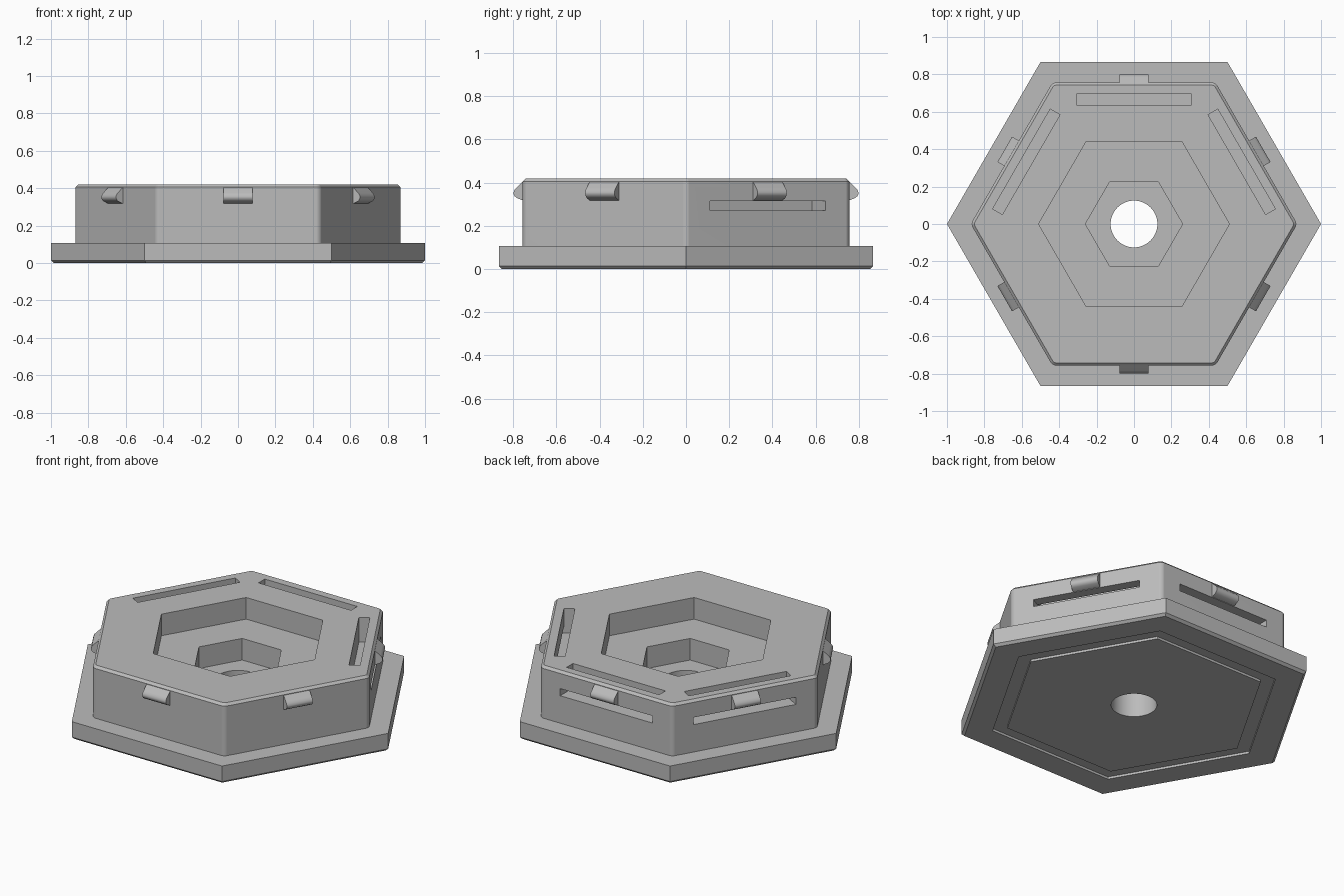
import bpy, bmesh
from math import cos, sin, pi, radians
from mathutils import Matrix

cube = bpy.data.objects.get("Cube")
if cube:
    bpy.data.objects.remove(cube, do_unlink=True)

grey = bpy.data.materials.new("plain_grey")
grey.use_nodes = True
colour = (0.5, 0.5, 0.5, 1)
grey.diffuse_color = colour
grey.node_tree.nodes["Principled BSDF"].inputs["Base Color"].default_value = colour


def add_object(name, bm):
    bmesh.ops.recalc_face_normals(bm, faces=bm.faces)
    mesh = bpy.data.meshes.new(name)
    bm.to_mesh(mesh)
    bm.free()
    mesh.materials.append(grey)
    obj = bpy.data.objects.new(name, mesh)
    bpy.context.collection.objects.link(obj)
    return obj


def extrude_profile(points, vector):
    bm = bmesh.new()
    face = bm.faces.new([bm.verts.new(p) for p in points])
    result = bmesh.ops.extrude_face_region(bm, geom=[face], use_keep_orig=True)
    moved = [v for v in result["geom"] if isinstance(v, bmesh.types.BMVert)]
    bmesh.ops.translate(bm, verts=moved, vec=vector)
    return bm


def prism(radius, z0, z1, sides=6):
    ring = [(radius * cos(2 * pi * i / sides), radius * sin(2 * pi * i / sides), z0)
            for i in range(sides)]
    return extrude_profile(ring, (0, 0, z1 - z0))


def bevel_where(bm, rule, offset, segments=1):
    edges = [e for e in bm.edges if rule(*e.verts)]
    bmesh.ops.bevel(bm, geom=edges, offset=offset, segments=segments,
                    profile=0.5, affect='EDGES', clamp_overlap=True)


def combine(target, other, operation):
    mod = target.modifiers.new(operation.lower(), 'BOOLEAN')
    mod.operation, mod.object, mod.solver = operation, other, 'EXACT'
    other.hide_render = True
    bpy.context.view_layer.objects.active = target
    bpy.ops.object.modifier_apply(modifier=mod.name)
    bpy.data.objects.remove(other, do_unlink=True)


def smooth(obj):
    bpy.ops.object.select_all(action='DESELECT')
    obj.select_set(True)
    bpy.context.view_layer.objects.active = obj
    bpy.ops.object.shade_smooth_by_angle(angle=radians(30))
    obj.modifiers.new("even_normals", 'WEIGHTED_NORMAL').keep_sharp = True


TOP = 0.42
BASE_TOP = 0.107

# Base plate with a chamfered lower rim
bm = prism(1, 0, BASE_TOP)
bevel_where(bm, lambda a, b: max(a.co.z, b.co.z) < 0.01, 0.014)
holder = add_object("hexagonal_holder", bm)

# Shallow ring groove under the base
groove = add_object("groove_cutter", prism(0.82, -0.05, 0.014))
combine(groove, add_object("groove_core", prism(0.735, -0.1, 0.1)), 'DIFFERENCE')
combine(holder, groove, 'DIFFERENCE')

# Raised body with rounded corners and a chamfered top
bm = prism(0.873, 0.05, TOP)
bevel_where(bm, lambda a, b: abs(a.co.z - b.co.z) > 0.1, 0.018, 4)
bevel_where(bm, lambda a, b: min(a.co.z, b.co.z) > TOP - 0.01, 0.014)
combine(holder, add_object("raised_body", bm), 'UNION')

# Stepped pocket and through hole
for radius, floor, sides in ((0.51, 0.29, 6), (0.26, 0.16, 6), (0.125, -0.1, 64)):
    combine(holder, add_object("pocket_cutter", prism(radius, floor, 0.6, sides)),
            'DIFFERENCE')

# L-shaped spring slots and snap bumps on all six sides
slot = [(0.635, 0.6), (0.695, 0.6), (0.695, 0.315), (0.85, 0.315),
        (0.85, 0.272), (0.635, 0.272)]
bump = [(0.74, 0.406), (0.757, 0.403), (0.785, 0.377), (0.794, 0.367), (0.798, 0.356),
        (0.798, 0.347), (0.793, 0.337), (0.783, 0.329), (0.757, 0.318), (0.74, 0.318)]


def side_part(name, profile, half, index):
    bm = extrude_profile([(-half, y, z) for y, z in profile], (2 * half, 0, 0))
    bm.transform(Matrix.Rotation(index * pi / 3, 4, 'Z'))
    return add_object(name, bm)


for i in range(6):
    combine(holder, side_part("slot_cutter", slot, 0.308, i), 'DIFFERENCE')
    smooth(side_part(f"snap_bump_{i + 1}", bump, 0.078, i))
smooth(holder)
